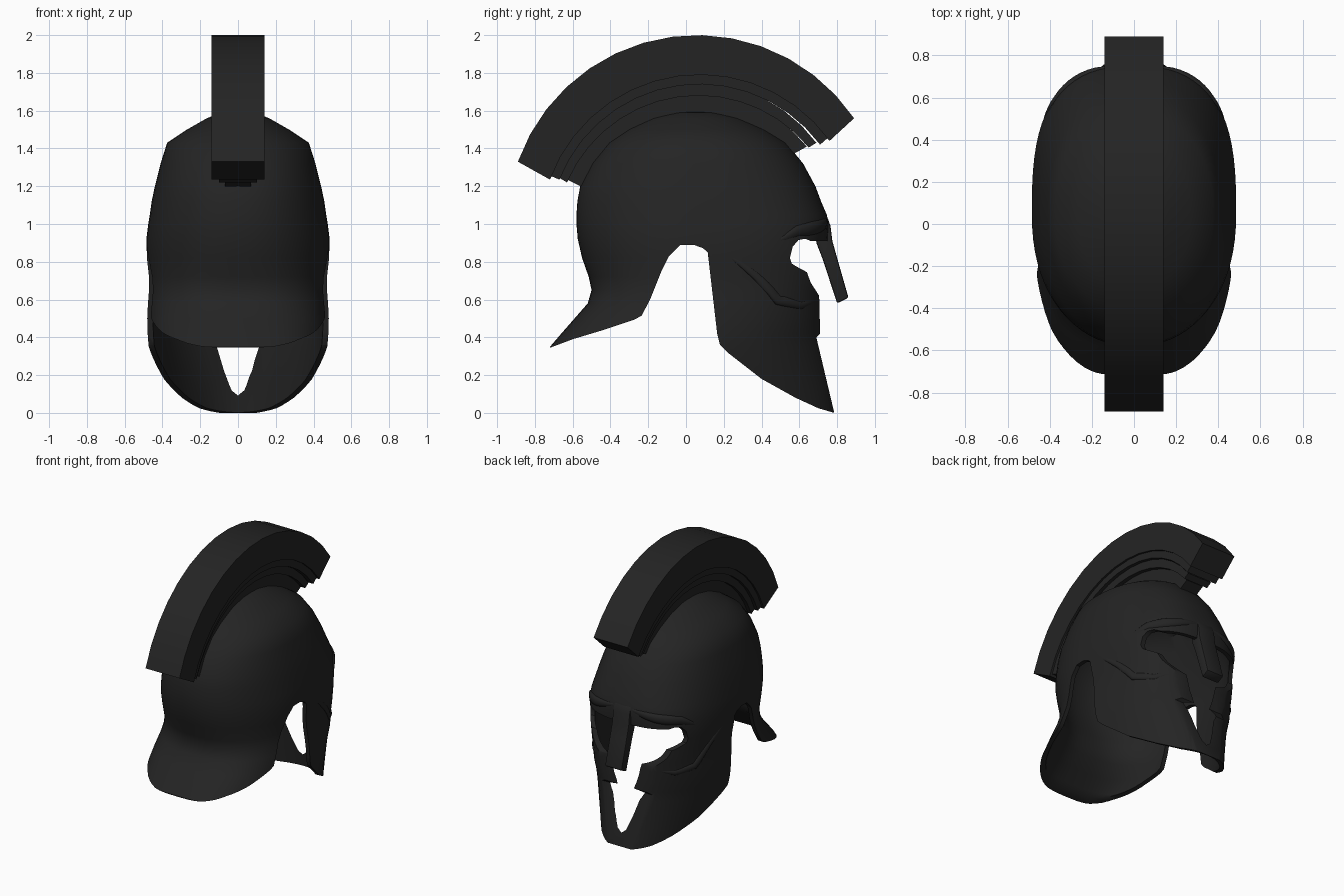
import bpy, bmesh, math
from mathutils import Vector

if "Cube" in bpy.data.objects:
    bpy.data.objects.remove(bpy.data.objects["Cube"])

black = bpy.data.materials.new("matte_black")
black.diffuse_color = (0.0175, 0.0175, 0.0175, 1)
black.use_nodes = True
black.node_tree.nodes["Principled BSDF"].inputs["Base Color"].default_value = black.diffuse_color


def make(name, bm, material=True):
    me = bpy.data.meshes.new(name)
    bm.to_mesh(me)
    bm.free()
    ob = bpy.data.objects.new(name, me)
    bpy.context.collection.objects.link(ob)
    if material:
        me.materials.append(black)
    return ob


def activate(ob):
    bpy.ops.object.select_all(action='DESELECT')
    ob.select_set(True)
    bpy.context.view_layer.objects.active = ob


def smooth(ob, angle=35):
    activate(ob)
    bpy.ops.object.shade_smooth_by_angle(angle=math.radians(angle))


def apply_mod(ob, kind, **props):
    m = ob.modifiers.new(kind, kind)
    for k, v in props.items():
        setattr(m, k, v)
    activate(ob)
    bpy.ops.object.modifier_apply(modifier=m.name)


def prism(name, pts, hw, material=True, bevel=0):
    """Extrude a side-view (y, z) outline across x."""
    bm = bmesh.new()
    f = bm.faces.new([bm.verts.new((-hw, y, z)) for y, z in pts])
    ext = bmesh.ops.extrude_face_region(bm, geom=[f])['geom']
    bmesh.ops.translate(bm, vec=(2 * hw, 0, 0),
                        verts=[g for g in ext if isinstance(g, bmesh.types.BMVert)])
    bmesh.ops.recalc_face_normals(bm, faces=bm.faces)
    ob = make(name, bm, material)
    if bevel:
        apply_mod(ob, 'BEVEL', width=bevel, segments=2, limit_method='ANGLE')
    return ob


# ---- shell cross-sections: z, back y, front y, half width, back power, front power
RINGS = [
    (-0.02, -0.72, 0.81, 0.395, 3.0, 2.0), (0.15, -0.72, 0.785, 0.44, 3.0, 2.0),
    (0.35, -0.72, 0.75, 0.48, 3.0, 2.1), (0.42, -0.66, 0.745, 0.483, 3.0, 2.2),
    (0.50, -0.59, 0.745, 0.483, 2.8, 2.4), (0.58, -0.52, 0.745, 0.478, 2.6, 2.5),
    (0.65, -0.50, 0.745, 0.472, 2.4, 2.7), (0.72, -0.515, 0.745, 0.472, 2.3, 2.8),
    (0.82, -0.55, 0.745, 0.483, 2.2, 2.8), (0.92, -0.573, 0.75, 0.485, 2.2, 2.8),
    (1.00, -0.58, 0.755, 0.475, 2.2, 2.7), (1.05, -0.58, 0.745, 0.467, 2.2, 2.6),
    (1.12, -0.575, 0.715, 0.457, 2.2, 2.5), (1.20, -0.56, 0.685, 0.44, 2.2, 2.4),
    (1.32, -0.50, 0.62, 0.41, 2.2, 2.3), (1.43, -0.41, 0.53, 0.375, 2.2, 2.2),
    (1.50, -0.31, 0.42, 0.27, 2.1, 2.1), (1.56, -0.19, 0.29, 0.165, 2.0, 2.0),
    (1.59, -0.08, 0.18, 0.09, 2.0, 2.0)]


def shell_point(z, t):
    """Point on the shell at height z and angle t (90 degrees = face)."""
    for a, b in zip(RINGS, RINGS[1:]):
        if z <= b[0]:
            break
    k = (z - a[0]) / (b[0] - a[0])
    _, back, front, hw, nb, nf = [p + (q - p) * k for p, q in zip(a, b)]
    c, s = math.cos(t), math.sin(t)
    n = nf if s > 0 else nb
    r = front - 0.05 if s > 0 else back - 0.05
    return Vector((math.copysign(hw * abs(c) ** (2 / n), c), 0.05 + r * abs(s) ** (2 / n), z))


# ---- helmet shell: loft, thicken, then cut to the side outline
SEG = 72
bm = bmesh.new()
grid = [[bm.verts.new(shell_point(r[0], 2 * math.pi * j / SEG)) for j in range(SEG)] for r in RINGS]
for lo, hi in zip(grid, grid[1:]):
    for j in range(SEG):
        k = (j + 1) % SEG
        bm.faces.new((lo[j], lo[k], hi[k], hi[j]))
top = bm.verts.new((0, 0.05, 1.602))
for j in range(SEG):
    bm.faces.new((grid[-1][j], grid[-1][(j + 1) % SEG], top))
shell = make("helmet_shell", bm)
apply_mod(shell, 'SOLIDIFY', thickness=0.03, offset=-1)

outline = [(-1, 1.7), (1, 1.7), (1, 0.91), (0.66, 0.91), (0.63, 0.922), (0.595, 0.915),
           (0.565, 0.88), (0.55, 0.82), (0.56, 0.79), (0.59, 0.772), (0.64, 0.745),
           (0.66, 0.69), (0.705, 0.62), (0.71, 0.42), (0.69, 0.40), (0.785, 0.0),
           (0.70, 0.025), (0.58, 0.08), (0.4, 0.18), (0.22, 0.32), (0.18, 0.36), (0.165, 0.42),
           (0.115, 0.85), (0.09, 0.872), (0.04, 0.89), (-0.03, 0.888), (-0.09, 0.83),
           (-0.13, 0.75), (-0.19, 0.6), (-0.235, 0.515), (-0.27, 0.495), (-0.45, 0.435),
           (-0.6, 0.39), (-0.72, 0.345), (-1, 0.345)]
keep = prism("outline_cutter", outline, 1.0, False)
slot = prism("face_slot_cutter", [(0.3, -0.1), (1.1, -0.1), (1.1, 0.905), (0.3, 0.905)], 0.12, False)
for cutter, op in ((keep, 'INTERSECT'), (slot, 'DIFFERENCE')):
    cutter.hide_render = True
    apply_mod(shell, 'BOOLEAN', object=cutter, operation=op, solver='EXACT')
    bpy.data.objects.remove(cutter)
smooth(shell, 40)

# ---- nose guard
nose = prism("nose_guard", [(0.68, 1.05), (0.745, 1.045), (0.765, 0.99), (0.775, 0.91), (0.80, 0.82),
                            (0.86, 0.61), (0.80, 0.58), (0.725, 0.81), (0.69, 0.90)], 0.07, True, 0.01)
smooth(nose)


# ---- raised ridges lying on the shell: brows and cheekbones
def ridge(name, path, radius):
    bm = bmesh.new()
    pts = []
    for (d0, z0), (d1, z1) in zip(path, path[1:]):
        pts += [shell_point(z0 + (z1 - z0) * i / 5, math.radians(d0 + (d1 - d0) * i / 5)) for i in range(5)]
    rings = []
    for i, p in enumerate(pts):
        tan = (pts[min(i + 1, len(pts) - 1)] - pts[max(i - 1, 0)]).normalized()
        out = Vector((p.x, p.y - 0.05, 0)).normalized()
        side = tan.cross(out).normalized()
        w = 0.35 + 0.65 * math.sin(math.pi * i / (len(pts) - 1))
        rings.append([bm.verts.new(p - out * 0.008 + side * math.cos(a) * radius * 1.7 * w
                                   + out * math.sin(a) * radius * w)
                      for a in [2 * math.pi * k / 10 for k in range(10)]])
    for a, b in zip(rings, rings[1:]):
        for k in range(10):
            bm.faces.new((a[k], a[(k + 1) % 10], b[(k + 1) % 10], b[k]))
    bm.faces.new(rings[0])
    bm.faces.new(rings[-1])
    bmesh.ops.recalc_face_normals(bm, faces=bm.faces)
    ob = make(name, bm)
    apply_mod(ob, 'MIRROR', use_axis=(True, False, False), use_mirror_merge=False)
    smooth(ob, 60)


ridge("brow_ridges", [(86, 1.02), (66, 0.985), (45, 0.96), (30, 0.90)], 0.022)
ridge("cheekbone_ridges", [(8, 0.84), (20, 0.73), (34, 0.60), (50, 0.57), (68, 0.60)], 0.018)


# ---- crest: stepped layers between circular arcs, each narrower than the one above
def arc(p, q, r, n=14):
    (x1, y1), (x2, y2), (x3, y3) = p, q, r
    d = 2 * (x1 * (y2 - y3) + x2 * (y3 - y1) + x3 * (y1 - y2))
    s1, s2, s3 = x1 * x1 + y1 * y1, x2 * x2 + y2 * y2, x3 * x3 + y3 * y3
    cx = (s1 * (y2 - y3) + s2 * (y3 - y1) + s3 * (y1 - y2)) / d
    cy = (s1 * (x3 - x2) + s2 * (x1 - x3) + s3 * (x2 - x1)) / d
    rad = math.hypot(x1 - cx, y1 - cy)
    a, b = math.atan2(y1 - cy, x1 - cx) % (2 * math.pi), math.atan2(y3 - cy, x3 - cx)
    return [(cx + rad * math.cos(a + (b - a) * i / n), cy + rad * math.sin(a + (b - a) * i / n))
            for i in range(n + 1)]


layers = [  # name, outer arc, inner arc, half width
    ("crest_plume", [(-0.89, 1.33), (0.05, 2.0), (0.89, 1.56)], [(-0.72, 1.235), (0.05, 1.79), (0.76, 1.44)], 0.14),
    ("crest_step_upper", [(-0.73, 1.26), (0.05, 1.80), (0.75, 1.455)], [(-0.67, 1.235), (0.05, 1.74), (0.71, 1.42)], 0.125),
    ("crest_step_middle", [(-0.68, 1.25), (0.05, 1.75), (0.69, 1.43)], [(-0.63, 1.22), (0.05, 1.68), (0.65, 1.405)], 0.10),
    ("crest_step_lower", [(-0.63, 1.235), (0.05, 1.69), (0.64, 1.41)], [(-0.54, 1.19), (0.05, 1.59), (0.55, 1.36)], 0.07)]
for name, outer, inner, hw in layers:
    smooth(prism(name, arc(*outer) + arc(*inner)[::-1], hw), 30)
